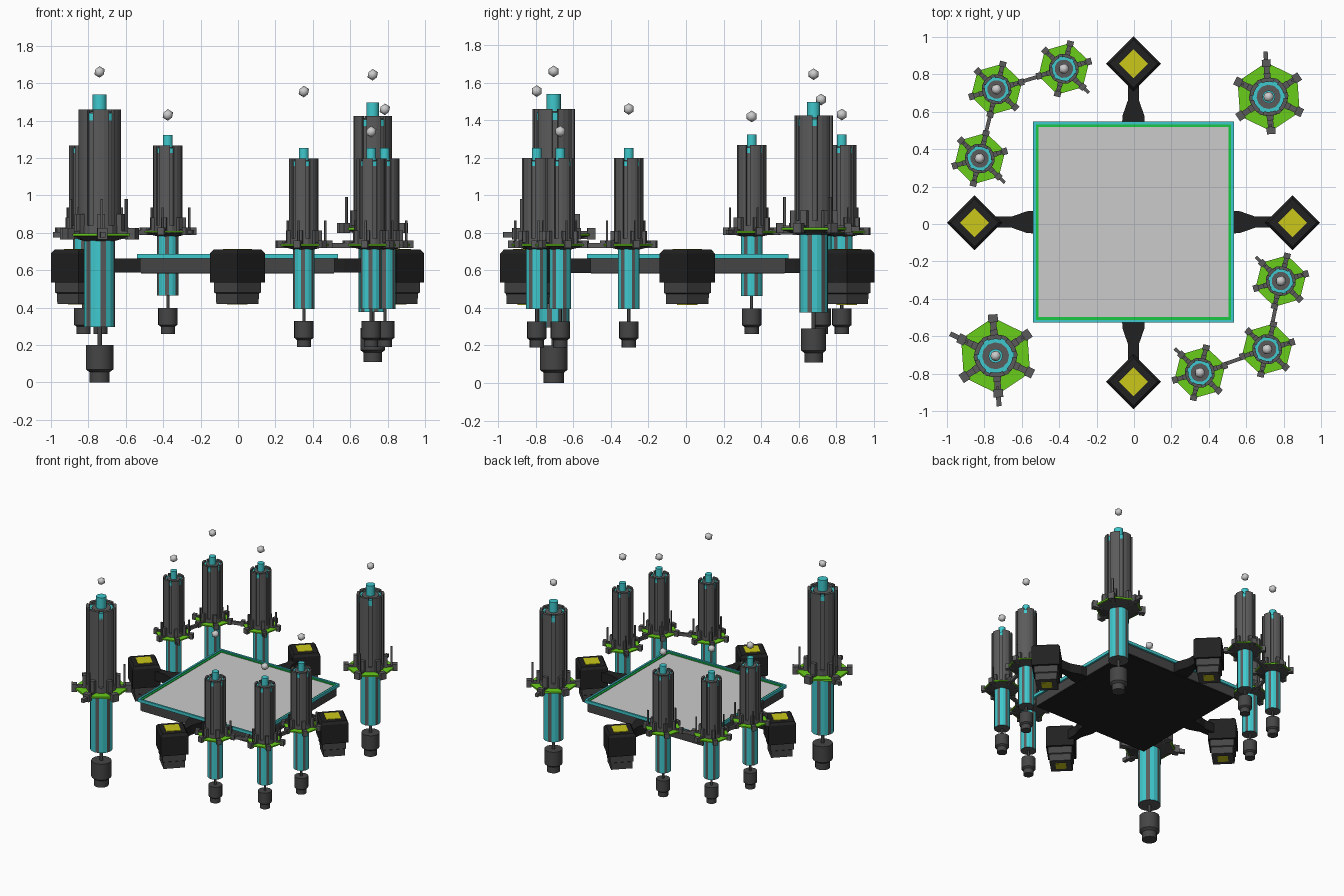
import bpy, bmesh
from math import radians, sin, cos, pi, atan2, hypot
from mathutils import Vector, Matrix

cube = bpy.data.objects.get("Cube")
if cube:
    bpy.data.objects.remove(cube, do_unlink=True)


def material(name, r, g, b):
    m = bpy.data.materials.new(name)
    m.use_nodes = True
    m.diffuse_color = (r, g, b, 1)
    m.node_tree.nodes["Principled BSDF"].inputs["Base Color"].default_value = (r, g, b, 1)
    return m


GREY = material("steel grey", 0.105, 0.105, 0.105)
DARK = material("dark grey", 0.06, 0.06, 0.06)
BLACK = material("near black", 0.015, 0.015, 0.015)
CYAN = material("cyan", 0.05, 0.58, 0.61)
LIME = material("lime green", 0.14, 0.61, 0.01)
GREEN = material("trim green", 0.01, 0.58, 0.06)
YELLOW = material("yellow", 0.6, 0.58, 0.01)
PALE = material("pale grey", 0.6, 0.6, 0.6)


def polar(r, a, z=0.0):
    return Vector((r * cos(a), r * sin(a), z))


def add_lathe(bm, profile, sides, turn=0.0):
    """Closed solid from (radius, height) rings; returns its side faces."""
    rings = [[bm.verts.new(polar(r, turn + 2 * pi * i / sides, z)) for i in range(sides)]
             for r, z in profile]
    bm.faces.new(rings[0][::-1])
    bm.faces.new(rings[-1])
    return [[bm.faces.new((lo[i], lo[(i + 1) % sides], hi[(i + 1) % sides], hi[i]))
             for i in range(sides)] for lo, hi in zip(rings, rings[1:])]


def add_prism(bm, outline, z0, z1):
    lo = [bm.verts.new((x, y, z0)) for x, y in outline]
    hi = [bm.verts.new((x, y, z1)) for x, y in outline]
    n = len(lo)
    bm.faces.new(lo[::-1])
    bm.faces.new(hi)
    for i in range(n):
        bm.faces.new((lo[i], lo[(i + 1) % n], hi[(i + 1) % n], hi[i]))


def add_arm(bm, r0, r1, half, angle, z0, z1):
    """Radial bar from r0 to r1, pointing along an angle."""
    rot = Matrix.Rotation(angle, 2)
    pts = [rot @ Vector(p) for p in ((r0, -half), (r1, -half), (r1, half), (r0, half))]
    add_prism(bm, pts, z0, z1)


def to_mesh(bm, name, *mats, smooth=False):
    bmesh.ops.recalc_face_normals(bm, faces=bm.faces)
    me = bpy.data.meshes.new(name)
    bm.to_mesh(me)
    bm.free()
    for m in mats:
        me.materials.append(m)
    if smooth:
        me.polygons.foreach_set("use_smooth", [True] * len(me.polygons))
        me.set_sharp_from_angle(angle=radians(50))
    return me


def place(name, me, loc=(0, 0, 0), scale=1.0, turn=0.0):
    ob = bpy.data.objects.new(name, me)
    ob.location, ob.scale, ob.rotation_euler = loc, (scale,) * 3, (0, 0, turn)
    bpy.context.scene.collection.objects.link(ob)
    return ob


def lathe_mesh(name, profile, sides, mat, turn=0.0, smooth=False):
    bm = bmesh.new()
    add_lathe(bm, profile, sides, turn)
    return to_mesh(bm, name, mat, smooth=smooth)


SPOKES = [k * pi / 3 for k in range(6)]
tower = {}

# Nozzle and stem under the tower
tower["nozzle"] = lathe_mesh("nozzle", [(0.055, 0), (0.055, 0.055), (0.075, 0.07), (0.075, 0.2),
                                        (0.012, 0.2), (0.012, 0.3)], 16, DARK, smooth=True)

# Lower tube: cyan panels split by grey strips
bm = bmesh.new()
for row in add_lathe(bm, [(0.084, 0.295), (0.084, 0.78)], 18):
    for i, f in enumerate(row):
        f.material_index = 1 if i % 3 == 0 else 0
for f in bm.faces:
    if len(f.verts) > 4:
        f.material_index = 1
tower["lower_tube"] = to_mesh(bm, "lower_tube", CYAN, GREY)

# Collar deck and its dark underside
tower["deck"] = lathe_mesh("deck", [(0.205, 0.783), (0.205, 0.797)], 6, LIME)
tower["deck_underside"] = lathe_mesh("deck_underside", [(0.085, 0.755), (0.195, 0.782)], 6, DARK)

# Spokes, brackets and thin masts
bm = bmesh.new()
add_lathe(bm, [(0.118, 0.775), (0.118, 0.84)], 12)
for k, a in enumerate(SPOKES):
    add_arm(bm, 0.08, 0.2, 0.017, a, 0.768, 0.81)
    add_arm(bm, 0.18, 0.222, 0.026, a, 0.765, 0.825)
    add_arm(bm, 0.09, 0.14, 0.02, a, 0.78, 0.9)
    if k % 2 == 0:
        add_arm(bm, 0.165, 0.18, 0.007, a, 0.79, 0.98)
tower["spokes"] = to_mesh(bm, "spokes", GREY)

# Upper body: six curved armour panels around a core
bm = bmesh.new()
add_lathe(bm, [(0.1, 0.8), (0.1, 1.4)], 18)
add_lathe(bm, [(0.072, 1.38), (0.072, 1.448)], 12)
for a in SPOKES:
    steps = [a + radians(d) for d in (-22, -8, 8, 22)]
    arc = [polar(0.114, t).xy for t in steps] + [polar(0.09, t).xy for t in reversed(steps)]
    add_prism(bm, arc, 0.83, 1.46)
tower["upper_body"] = to_mesh(bm, "upper_body", GREY)
tower["crown_ring"] = lathe_mesh("crown_ring", [(0.1, 1.39), (0.1, 1.44)], 18, CYAN)
tower["crown_cap"] = lathe_mesh("crown_cap", [(0.038, 1.4), (0.038, 1.54)], 12, CYAN, smooth=True)

# Outrigger beam and floating beacon
bm = bmesh.new()
add_arm(bm, 0.2, 0.27, 0.013, 0, 0.775, 0.805)
outrigger = to_mesh(bm, "outrigger", GREY)
bm = bmesh.new()
bmesh.ops.create_icosphere(bm, subdivisions=1, radius=0.031)
beacon = to_mesh(bm, "beacon", PALE)
beacon.polygons.foreach_set("use_smooth", [True] * len(beacon.polygons))

# Name, x, y, base height, scale, turn, beacon height, outrigger angles
TOWERS = [
    ("front_right", -0.74, -0.705, 0, 1, 34, 1.66, (154, 274)),
    ("back_left", 0.72, 0.68, 0.11, 0.9, 34, 1.645, (94,)),
    ("back_right_a", -0.375, 0.83, 0.26, 0.69, 16, 1.43, (316,)),
    ("back_right_b", -0.735, 0.72, 0.26, 0.69, 16, 1.51, ()),
    ("back_right_c", -0.825, 0.35, 0.26, 0.69, 16, 1.42, (316,)),
    ("front_left_a", 0.785, -0.305, 0.19, 0.69, 16, 1.46, (136,)),
    ("front_left_b", 0.712, -0.67, 0.19, 0.69, 16, 1.34, ()),
    ("front_left_c", 0.352, -0.795, 0.19, 0.69, 16, 1.555, (136,)),
]
for tag, x, y, z, s, turn, top, beams in TOWERS:
    for part, me in tower.items():
        place(f"{tag}_{part}", me, (x, y, z), s, radians(turn))
    for b in beams:
        place(f"{tag}_outrigger", outrigger, (x, y, z), s, radians(b))
    place(f"{tag}_beacon", beacon, (x, y, top))

# Link beams joining neighbouring small towers
for first in (2, 3, 5, 6):
    (x0, y0, z0), (x1, y1, _) = TOWERS[first][1:4], TOWERS[first + 1][1:4]
    span = hypot(x1 - x0, y1 - y0)
    bm = bmesh.new()
    add_arm(bm, 0.14, span - 0.14, 0.01, 0, 0.53, 0.555)
    place("link_beam", to_mesh(bm, "link_beam", GREY), (x0, y0, z0), 1,
          atan2(y1 - y0, x1 - x0))

# Central platform with nested square trims
ROOT2 = 2 ** 0.5
CENTRE = (-0.003, 0.01, 0)


def square(name, half, z0, z1, mat, half_low=None):
    me = lathe_mesh(name, [((half_low or half) * ROOT2, z0), (half * ROOT2, z1)], 4, mat, pi / 4)
    return place(name, me, CENTRE)


def frame(name, outer, inner, z0, z1, mat):
    bm = bmesh.new()
    w, mid = (outer - inner) / 2, (outer + inner) / 2
    for k in range(4):
        rot = Matrix.Rotation(k * pi / 2, 2)
        pts = [(mid - w, -inner), (mid + w, -outer), (mid + w, outer), (mid - w, inner)]
        add_prism(bm, [rot @ Vector(p) for p in pts], z0, z1)
    place(name, to_mesh(bm, name, mat), CENTRE)


square("platform_underside", 0.515, 0.583, 0.588, BLACK)
square("platform_slab", 0.52, 0.588, 0.664, DARK)
square("platform_floor", 0.515, 0.664, 0.672, PALE)
frame("platform_green_trim", 0.522, 0.508, 0.664, 0.678, GREEN)
frame("platform_cyan_rim", 0.537, 0.522, 0.662, 0.686, CYAN)

# Four diamond pads on tapered connectors
pad = lathe_mesh("pad", [(0.147, 0.535), (0.147, 0.69), (0.128, 0.71)], 4, BLACK)
pad_base = lathe_mesh("pad_base", [(0.113, 0.42), (0.115, 0.475), (0.125, 0.48), (0.125, 0.54)],
                      4, DARK)
lamp = lathe_mesh("pad_lamp", [(0.078, 0.709), (0.078, 0.714)], 4, YELLOW)
lamp_low = lathe_mesh("pad_lower_lamp", [(0.055, 0.416), (0.055, 0.421)], 4, YELLOW)
bm = bmesh.new()
side = [(0.51, 0.062), (0.57, 0.058), (0.65, 0.03), (0.74, 0.03)]
add_prism(bm, side + [(x, -y) for x, y in reversed(side)], 0.587, 0.662)
connector = to_mesh(bm, "connector", BLACK)

for k, tag in enumerate(("left", "back", "right", "front")):
    a = k * pi / 2
    loc = polar(0.85, a) + Vector((-0.003, 0.007, 0))
    for me in (pad, pad_base, lamp, lamp_low):
        place(f"{tag}_{me.name}", me, loc)
    place(f"{tag}_connector", connector, CENTRE, 1, a)
